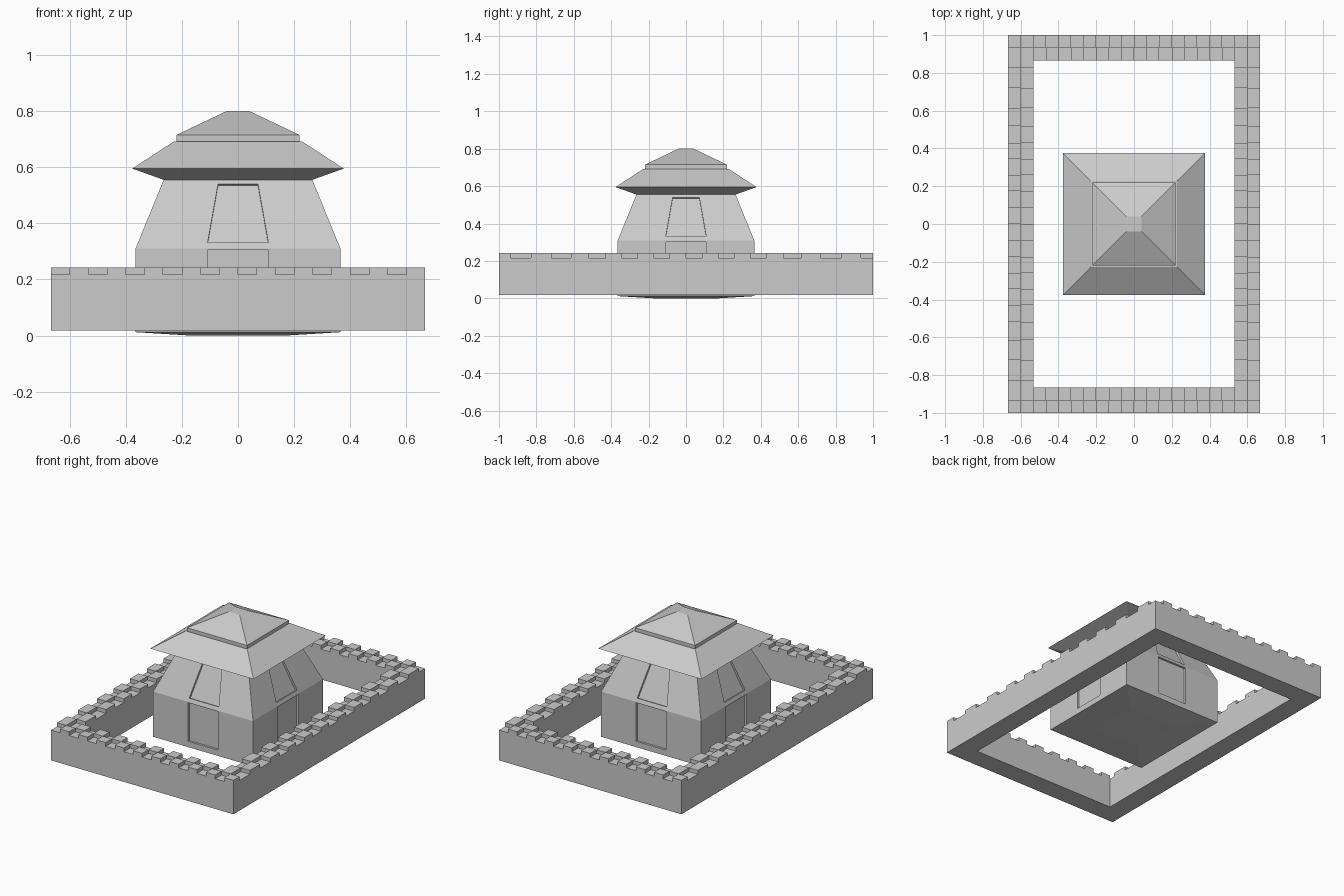
import bpy, bmesh
from mathutils import Vector, Matrix
from math import pi

if "Cube" in bpy.data.objects:
    bpy.data.objects.remove(bpy.data.objects["Cube"])


def finish(bm, name):
    bmesh.ops.remove_doubles(bm, verts=bm.verts, dist=1e-5)
    bmesh.ops.recalc_face_normals(bm, faces=bm.faces)
    me = bpy.data.meshes.new(name)
    bm.to_mesh(me)
    bm.free()
    ob = bpy.data.objects.new(name, me)
    bpy.context.collection.objects.link(ob)
    return ob


def quad(bm, pts):
    bm.faces.new([bm.verts.new(p) for p in pts])


def box(bm, x0, x1, y0, y1, z0, z1):
    m = Matrix.Translation(((x0 + x1) / 2, (y0 + y1) / 2, (z0 + z1) / 2))
    m = m @ Matrix.Diagonal((x1 - x0, y1 - y0, z1 - z0, 1))
    bmesh.ops.create_cube(bm, size=1, matrix=m)


def ring(h, z):
    return [Vector(p) for p in ((-h, -h, z), (h, -h, z), (h, h, z), (-h, h, z))]


def stack(bm, profile, caps=(True, True)):
    """Square rings (half width, z) joined from bottom to top."""
    rings = [ring(*p) for p in profile]
    for a, b in zip(rings, rings[1:]):
        for k in range(4):
            n = (k + 1) % 4
            quad(bm, [a[k], a[n], b[n], b[k]])
    if caps[0]:
        quad(bm, rings[0][::-1])
    if caps[1]:
        quad(bm, rings[-1])


def panelled_sides(bm, low, high, hole_low, hole_high, depth):
    """Four sloping sides, each with a recessed panel; holes are (half width, z)."""
    def at(w, z):
        t = (z - low[1]) / (high[1] - low[1])
        return Vector((w, -(low[0] + t * (high[0] - low[0])), z))

    def loop(a, b):
        return [at(-a[0], a[1]), at(a[0], a[1]), at(b[0], b[1]), at(-b[0], b[1])]
    outer, hole = loop(low, high), loop(hole_low, hole_high)
    normal = (outer[1] - outer[0]).cross(outer[3] - outer[0]).normalized()
    back = [p - normal * depth for p in hole]
    for r in range(4):
        rot = Matrix.Rotation(r * pi / 2, 3, 'Z')
        o, h, b = ([rot @ p for p in l] for l in (outer, hole, back))
        for k in range(4):
            n = (k + 1) % 4
            quad(bm, [o[k], o[n], h[n], h[k]])
            quad(bm, [h[k], h[n], b[n], b[k]])
        quad(bm, b)


# House body: shallow foot, door storey, tapered window storey
bm = bmesh.new()
stack(bm, [(0.17, 0), (0.365, 0.012)], caps=(True, False))
panelled_sides(bm, (0.365, 0.012), (0.365, 0.31), (0.108, 0.05), (0.108, 0.305), 0.014)
panelled_sides(bm, (0.365, 0.31), (0.265, 0.555), (0.108, 0.332), (0.071, 0.54), 0.014)
quad(bm, ring(0.265, 0.555))
finish(bm, "house_body")

# Two-tier roof
bm = bmesh.new()
stack(bm, [(0.265, 0.555), (0.377, 0.595), (0.228, 0.692), (0.219, 0.692),
           (0.219, 0.715), (0.04, 0.80)])
finish(bm, "roof")

# Surrounding wall, an open rectangular ring
X, Y, T, Z0, Z1, Z2 = 2 / 3, 1.0, 0.1333, 0.018, 0.217, 0.242
bm = bmesh.new()


def rect(x, y, z):
    return [(-x, -y, z), (x, -y, z), (x, y, z), (-x, y, z)]


loops = [rect(X, Y, Z0), rect(X, Y, Z1), rect(X - T, Y - T, Z1), rect(X - T, Y - T, Z0)]
for a, b in zip(loops, loops[1:] + loops[:1]):
    for k in range(4):
        n = (k + 1) % 4
        quad(bm, [a[k], a[n], b[n], b[k]])
finish(bm, "perimeter_wall")

# Chequered battlements, two blocks deep
half = [0, 0.087, 0.175, 0.26, 0.345, 0.43, 0.52, 0.615, 0.72, 0.828, 0.935, 1.0]
ys = [-v for v in half[:0:-1]] + half
xs = [-X + i * X / 10 for i in range(21)]
bm = bmesh.new()
for i in range(20):
    for j in range(22):
        if (i + j) % 2 == 0:
            continue
        y0, y1 = ys[j], ys[j + 1]
        if i not in (0, 1, 18, 19):
            if j not in (0, 1, 20, 21):
                continue
            if j == 1:
                y1 = -(Y - T)
            if j == 20:
                y0 = Y - T
        box(bm, xs[i], xs[i + 1], y0, y1, Z1, Z2)
finish(bm, "battlements")
